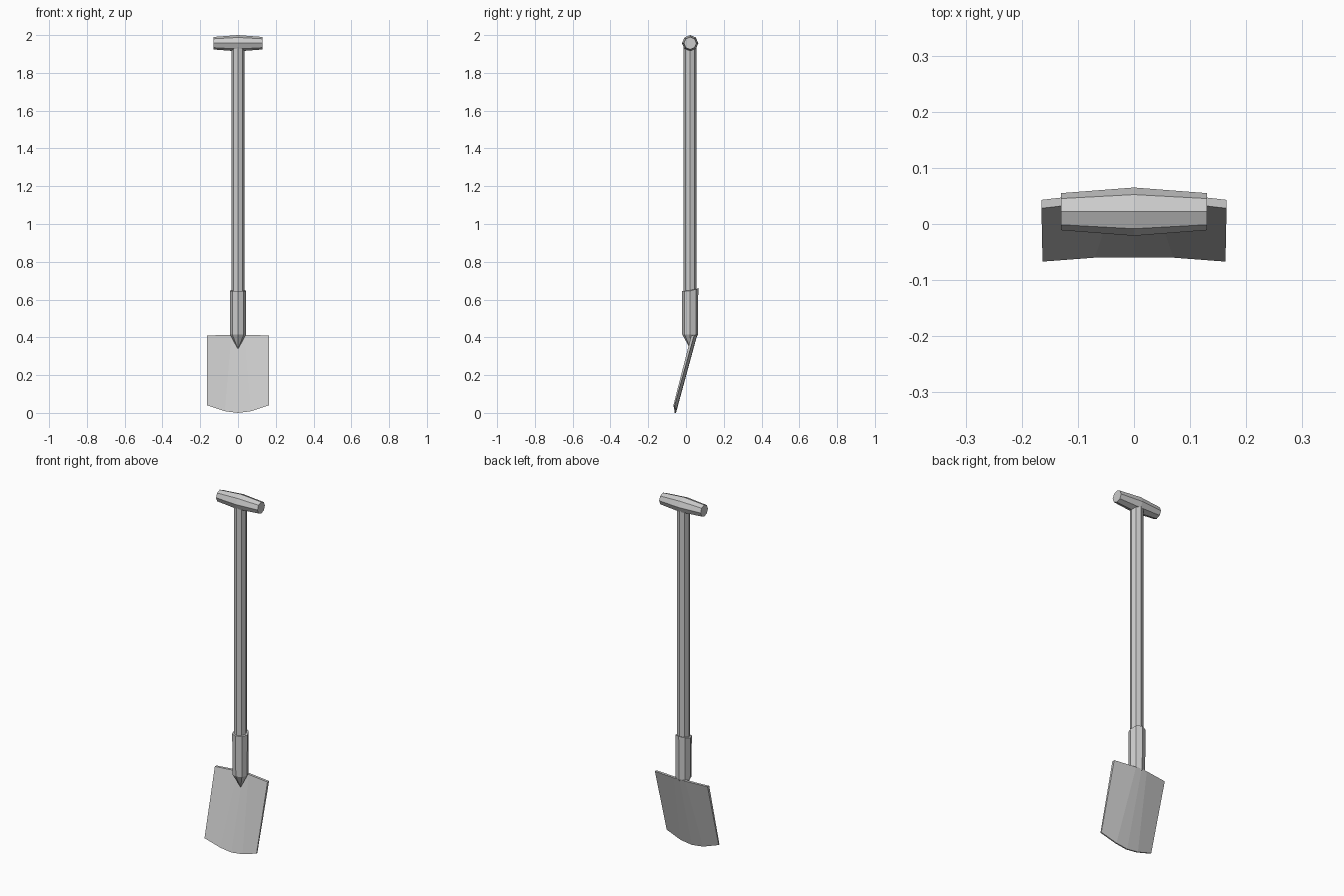
import bpy, math

if "Cube" in bpy.data.objects:
    bpy.data.objects.remove(bpy.data.objects["Cube"])

CY = 0.022  # depth of the shaft axis


def make(name, verts, faces):
    me = bpy.data.meshes.new(name)
    me.from_pydata(verts, [], faces)
    me.update()
    ob = bpy.data.objects.new(name, me)
    bpy.context.collection.objects.link(ob)
    return ob


def loft(name, rings, n=8):
    """Skin a list of n-sided rings and cap both ends."""
    verts = [p for r in rings for p in r]
    faces = [tuple(reversed(range(n)))]
    for k in range(len(rings) - 1):
        a, b = k * n, (k + 1) * n
        faces += [(a + i, a + (i + 1) % n, b + (i + 1) % n, b + i) for i in range(n)]
    last = (len(rings) - 1) * n
    faces.append(tuple(range(last, last + n)))
    return make(name, verts, faces)


def ring_z(r, z, cy=CY, lift=0.0):
    out = []
    for i in range(8):
        a = math.tau * i / 8
        out.append((r * math.cos(a), cy + r * math.sin(a), z + lift * max(0, math.sin(a))))
    return out


def ring_x(r, x, z):
    return [(x, CY + r * math.cos(math.tau * i / 8), z + r * math.sin(math.tau * i / 8))
            for i in range(8)]


# octagonal wooden shaft
loft("shaft", [ring_z(0.034, 0.45), ring_z(0.034, 1.945)])

# cross grip, thickest in the middle
loft("grip", [ring_x(0.033, -0.13, 1.957), ring_x(0.043, 0, 1.957), ring_x(0.033, 0.13, 1.957)])

# metal socket, running to a point on the blade front
loft("socket", [ring_z(0.002, 0.34, 0.024), ring_z(0.042, 0.415),
                ring_z(0.043, 0.645, CY, 0.015)])

# blade: half of the front edges (centre to side), mirrored across x
top = [(0, 0.045, 0.415), (0.035, 0.043, 0.413), (0.165, 0.028, 0.41)]
bottom = [(0, -0.06, 0), (0.07, -0.06, 0.009), (0.163, -0.067, 0.04)]


def full(edge, dy=0.0):
    pts = [(-x, y + dy, z) for x, y, z in reversed(edge[1:])]
    pts += edge
    return [(x, y, z) if p < 2 else (x, y + dy, z) for p, (x, y, z) in enumerate(pts)]


rows = [full(bottom), full(top), full(top, 0.015), full(bottom, 0.007)]
verts = [p for r in rows for p in r]
faces = []
for k in range(4):
    a, b = k * 5, (k + 1) % 4 * 5
    faces += [(a + i, a + i + 1, b + i + 1, b + i) for i in range(4)]
faces += [(0, 5, 10, 15), (19, 14, 9, 4)]
make("blade", verts, faces)
